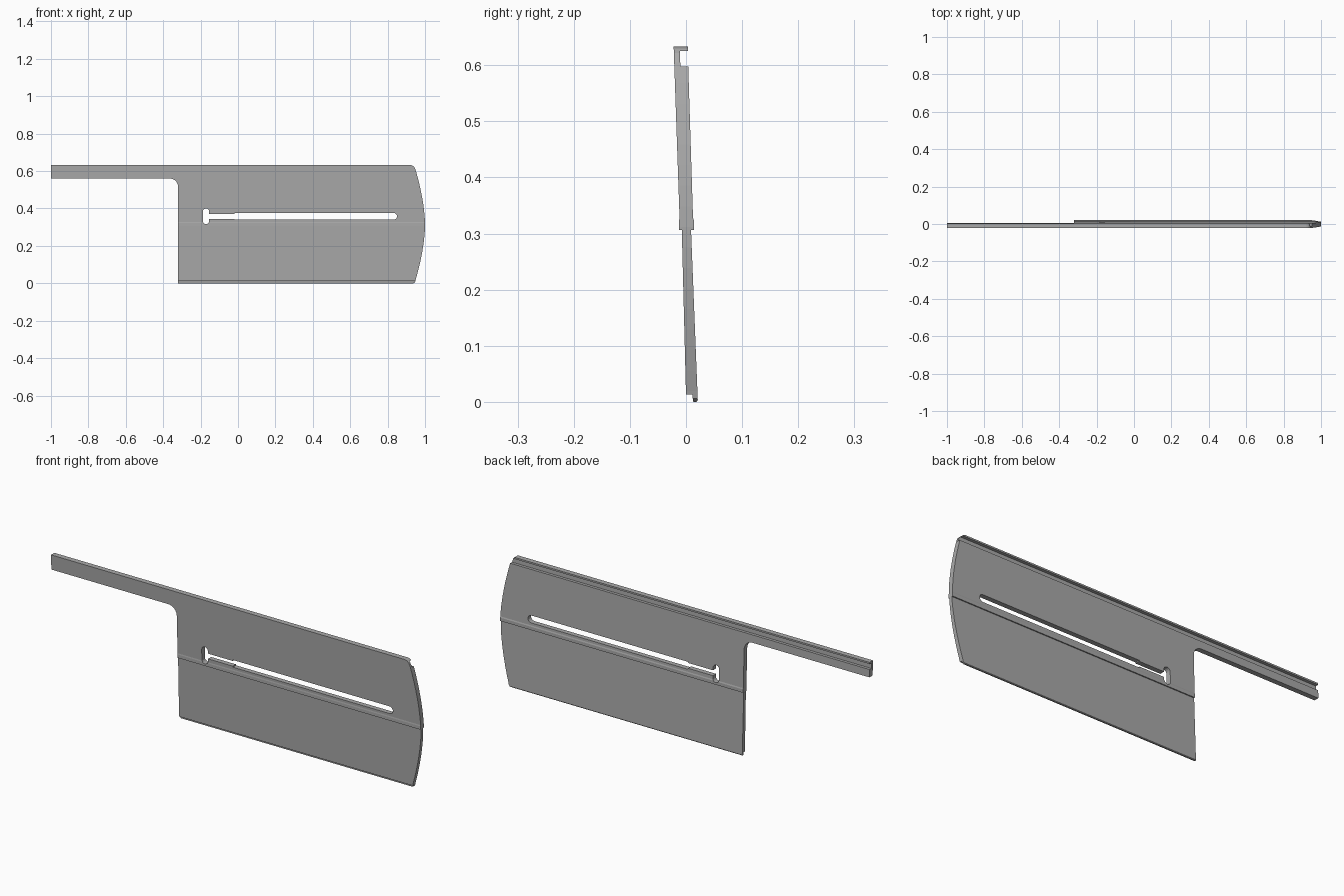
import bpy, bmesh, math
from mathutils import Vector

if "Cube" in bpy.data.objects:
    bpy.data.objects.remove(bpy.data.objects["Cube"])


def prism(name, pts, to3d, depth):
    """Extrude a closed 2D outline along the vector depth."""
    bm = bmesh.new()
    face = bm.faces.new([bm.verts.new(to3d(a, b)) for a, b in pts])
    res = bmesh.ops.extrude_face_region(bm, geom=[face])
    moved = [g for g in res["geom"] if isinstance(g, bmesh.types.BMVert)]
    bmesh.ops.translate(bm, verts=moved, vec=Vector(depth))
    bmesh.ops.recalc_face_normals(bm, faces=bm.faces)
    me = bpy.data.meshes.new(name)
    bm.to_mesh(me)
    bm.free()
    ob = bpy.data.objects.new(name, me)
    bpy.context.collection.objects.link(ob)
    return ob


def arc(cx, cz, r, a0, a1, n=8):
    return [(cx + r * math.cos(math.radians(a0 + (a1 - a0) * i / n)),
             cz + r * math.sin(math.radians(a0 + (a1 - a0) * i / n)))
            for i in range(n + 1)]


def cut(target, cutter, operation):
    mod = target.modifiers.new("cut", "BOOLEAN")
    mod.object, mod.operation, mod.solver = cutter, operation, "EXACT"
    bpy.context.view_layer.objects.active = target
    bpy.ops.object.modifier_apply(modifier=mod.name)
    bpy.data.objects.remove(cutter)


# Panel cross-section (y, z): top hook, two tilted laps, bottom lip
section = [(-0.022, 0.633), (0.004, 0.633), (0.004, 0.625), (-0.011, 0.625),
           (-0.010, 0.598), (0.004, 0.598), (0.0125, 0.328), (0.0145, 0.322),
           (0.0145, 0.306), (0.009, 0.306), (0.021, 0.003), (0.019, 0.0),
           (0.013, 0.0), (0.011, 0.013), (0.0, 0.013), (-0.0075, 0.306),
           (-0.0125, 0.306), (-0.0125, 0.322), (-0.0115, 0.328)]
panel = prism("siding_panel", section, lambda y, z: (-1.2, y, z), (2.4, 0, 0))


def front(x, z):
    return (x, -0.2, z)


# Front outline: handle strip, inner fillet, bowed right end
bow = [(1.0 - 0.05 * abs(t) ** 1.7, 0.312 + 0.293 * t)
       for t in [i / 8 for i in range(-8, 9)]]
outline = ([(-1, 0.7), (-1, 0.56)] + arc(-0.365, 0.515, 0.045, 90, 0)
           + [(-0.32, -0.1), (0.938, -0.1), (0.938, 0.0), (0.947, 0.006)]
           + bow + [(0.942, 0.622), (0.932, 0.630), (0.918, 0.634), (0.918, 0.7)])
cut(panel, prism("outline_cutter", outline, front, (0, 0.4, 0)), "INTERSECT")

# Long slot with a narrower neck and an upright rounded head
slot = (arc(0.832, 0.358, 0.018, -90, 90) + [(-0.02, 0.376), (-0.02, 0.371), (-0.154, 0.371)]
        + arc(-0.171, 0.383, 0.017, 0, 180) + arc(-0.171, 0.333, 0.017, 180, 360)
        + [(-0.154, 0.345), (-0.02, 0.345), (-0.02, 0.340)])
cut(panel, prism("slot_cutter", slot, front, (0, 0.4, 0)), "DIFFERENCE")

# Single flat grey
grey = bpy.data.materials.new("plain grey")
grey.diffuse_color = (0.4, 0.4, 0.4, 1)
grey.use_nodes = True
grey.node_tree.nodes["Principled BSDF"].inputs["Base Color"].default_value = grey.diffuse_color
panel.data.materials.clear()
panel.data.materials.append(grey)
for p in panel.data.polygons:
    p.material_index = 0
